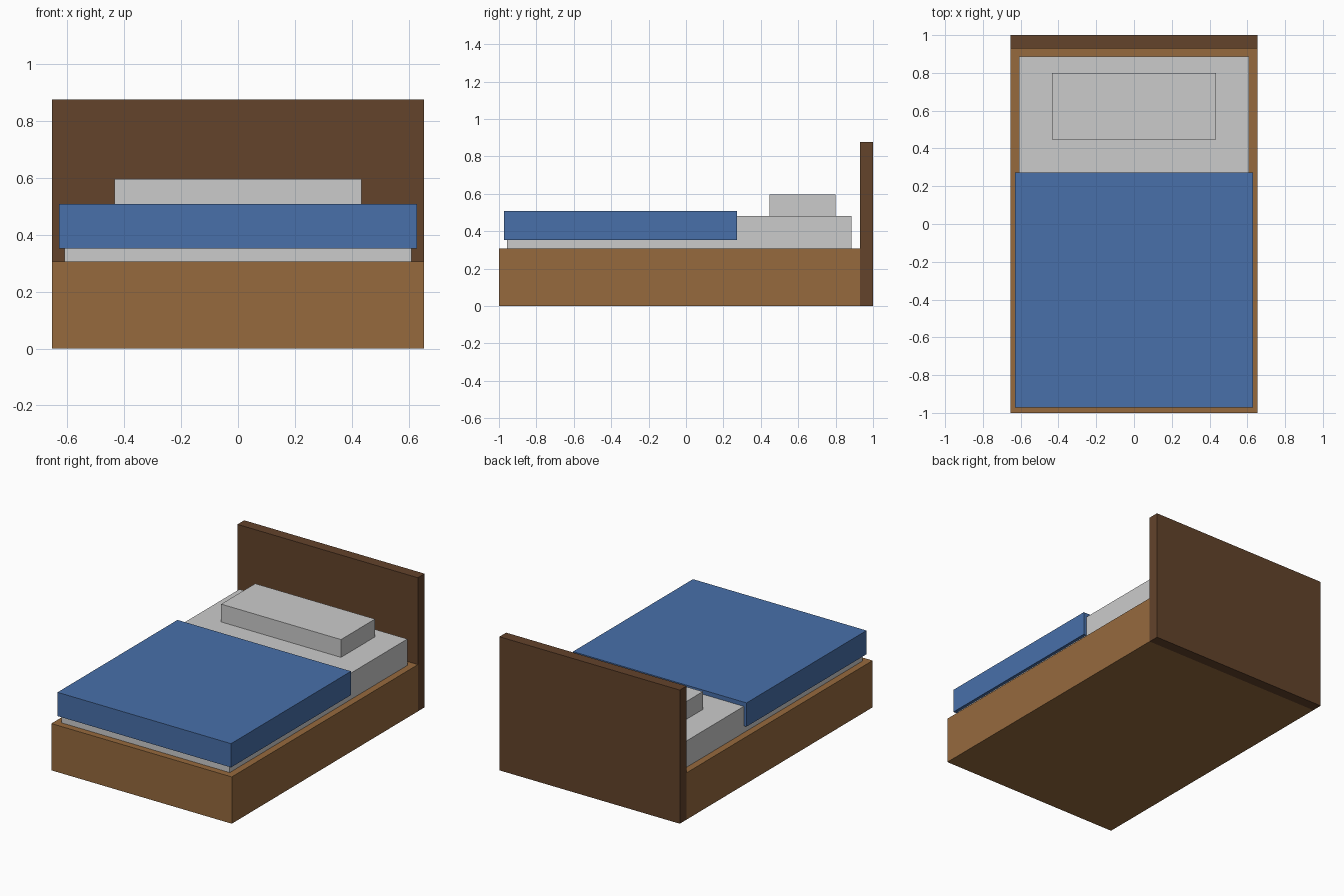
import bpy

if "Cube" in bpy.data.objects:
    bpy.data.objects.remove(bpy.data.objects["Cube"])


def material(name, rgb):
    mat = bpy.data.materials.new(name)
    mat.diffuse_color = (*rgb, 1.0)
    mat.use_nodes = True
    mat.node_tree.nodes["Principled BSDF"].inputs["Base Color"].default_value = mat.diffuse_color
    return mat


def box(name, half_width, y0, y1, z0, z1, mat=None):
    """Box centred on x = 0, given by its y and z extents."""
    bpy.ops.mesh.primitive_cube_add(size=1, location=(0, (y0 + y1) / 2, (z0 + z1) / 2))
    obj = bpy.context.object
    obj.name = name
    obj.scale = (2 * half_width, y1 - y0, z1 - z0)
    bpy.ops.object.transform_apply(location=False, rotation=False, scale=True)
    if mat:
        obj.data.materials.append(mat)
    return obj


wood = material("wood", (0.305, 0.144, 0.048))
dark_wood = material("dark_wood", (0.125, 0.056, 0.024))
blue_cloth = material("blue_cloth", (0.065, 0.162, 0.402))

# Wooden base and headboard
box("bed_frame", 0.655, -1.0, 0.93, 0.0, 0.307, wood)
box("headboard", 0.655, 0.93, 1.0, 0.0, 0.877, dark_wood)

# Bedding
box("mattress", 0.61, -0.957, 0.886, 0.307, 0.48)
box("pillow", 0.435, 0.447, 0.8, 0.48, 0.597)
box("blanket", 0.63, -0.972, 0.272, 0.352, 0.508, blue_cloth)
